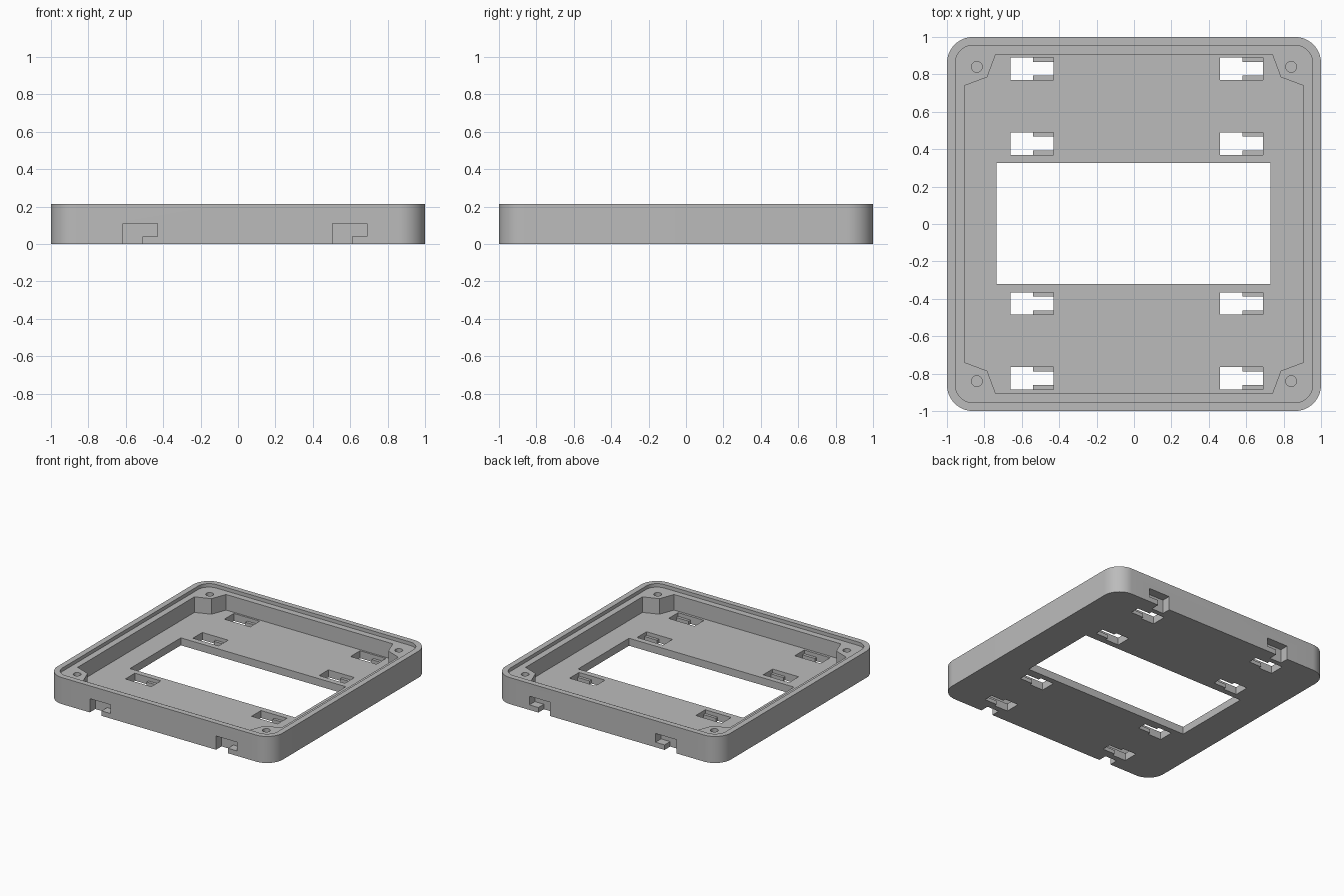
import bpy
import bmesh
from math import sin, cos, pi, radians

cube = bpy.data.objects.get("Cube")
if cube:
    bpy.data.objects.remove(cube, do_unlink=True)

HEIGHT, FLOOR, LIP = 0.213, 0.06, 0.185


def prism(name, outline, z0, z1):
    """Extrude a flat outline from z0 to z1."""
    bm = bmesh.new()
    face = bm.faces.new([bm.verts.new((x, y, z0)) for x, y in outline])
    top = bmesh.ops.extrude_face_region(bm, geom=[face])["geom"]
    verts = [v for v in top if isinstance(v, bmesh.types.BMVert)]
    bmesh.ops.translate(bm, verts=verts, vec=(0, 0, z1 - z0))
    bmesh.ops.recalc_face_normals(bm, faces=bm.faces)
    mesh = bpy.data.meshes.new(name)
    bm.to_mesh(mesh)
    bm.free()
    obj = bpy.data.objects.new(name, mesh)
    bpy.context.collection.objects.link(obj)
    return obj


def arc(cx, cy, r, start, sweep, n):
    return [(cx + r * cos(start + sweep * i / n), cy + r * sin(start + sweep * i / n))
            for i in range(n + 1)]


def rounded_square(half, r):
    c = half - r
    corners = [(c, c), (-c, c), (-c, -c), (c, -c)]
    return [p for k, (x, y) in enumerate(corners)
            for p in arc(x, y, r, k * pi / 2, pi / 2, 14)]


def rect(x0, x1, y0, y1):
    return [(x0, y0), (x1, y0), (x1, y1), (x0, y1)]


# Tray body
tray = prism("tray", rounded_square(1.0, 0.14), 0, HEIGHT)
grey = bpy.data.materials.new("plain grey")
grey.use_nodes = True
colour = (0.5, 0.5, 0.5, 1)
grey.diffuse_color = colour
grey.node_tree.nodes["Principled BSDF"].inputs["Base Color"].default_value = colour
tray.data.materials.append(grey)


def cut(outline, z0, z1):
    """Subtract a prism from the tray."""
    cutter = prism("cutter", outline, z0, z1)
    cutter.hide_render = True
    mod = tray.modifiers.new("cut", "BOOLEAN")
    mod.operation, mod.solver, mod.object = "DIFFERENCE", "EXACT", cutter
    bpy.context.view_layer.objects.active = tray
    bpy.ops.object.modifier_apply(modifier=mod.name)
    bpy.data.objects.remove(cutter, do_unlink=True)


# Stepped rim, then the cavity that leaves a post in each corner
cut(rounded_square(0.955, 0.095), LIP, 0.3)
corner = [(0.905, 0.74), (0.785, 0.785), (0.74, 0.905)]
cavity = []
for sx, sy in [(1, 1), (-1, 1), (-1, -1), (1, -1)]:
    points = [(sx * x, sy * y) for x, y in corner]
    cavity += points if sx == sy else points[::-1]
cut(cavity, FLOOR, 0.3)

# Window in the floor
cut(rect(-0.735, 0.73, -0.32, 0.325), -0.1, 0.1)

# Screw holes in the corner posts
for sx in (-1, 1):
    for sy in (-1, 1):
        cut(arc(sx * 0.84, sy * 0.84, 0.029, 0, 2 * pi, 24)[:-1], FLOOR, 0.3)

for x in (-0.66, 0.46):
    # Keyhole slots: wide entry, narrow bottom slit with a ledge on both sides
    for y in (-0.825, -0.425, 0.43, 0.83):
        cut(rect(x, x + 0.23, y - 0.06, y + 0.06), 0.03, 0.1)
        cut(rect(x, x + 0.12, y - 0.06, y + 0.06), -0.1, 0.1)
        cut(rect(x + 0.1, x + 0.23, y - 0.037, y + 0.037), -0.1, 0.1)
    # Hooked notches in the front and back walls
    for y0, y1 in ((-1.1, -0.93), (0.93, 1.1)):
        cut(rect(x + 0.045, x + 0.23, y0, y1), 0.04, 0.11)
        cut(rect(x + 0.045, x + 0.15, y0, y1), -0.1, 0.08)

# Smooth corners, sharp edges elsewhere
bpy.ops.object.select_all(action="DESELECT")
tray.select_set(True)
bpy.context.view_layer.objects.active = tray
bpy.ops.object.shade_smooth_by_angle(angle=radians(30))
